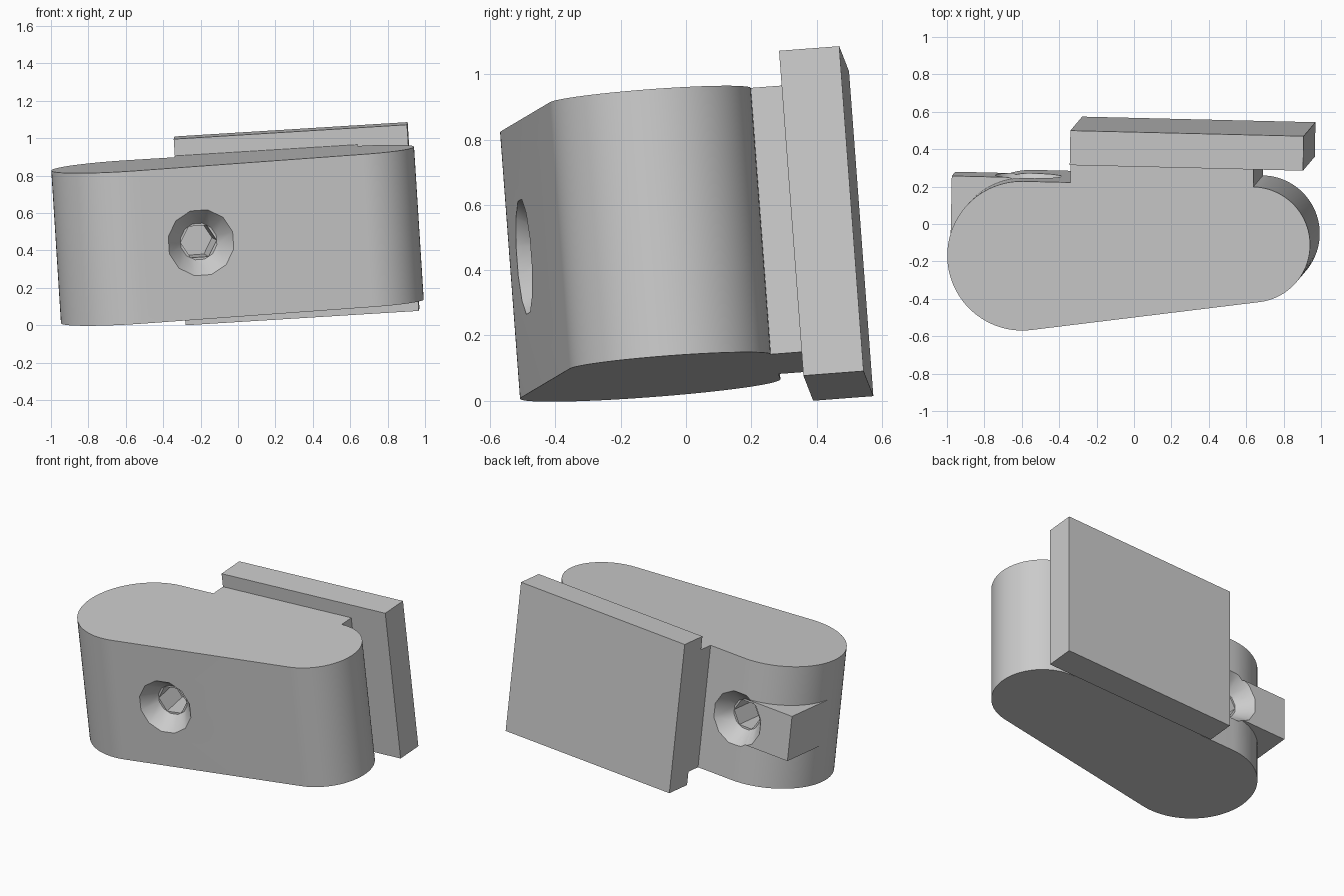
import bpy, bmesh
from math import sin, cos, pi, atan2, acos
from mathutils import Vector, Matrix

cube = bpy.data.objects.get("Cube")
if cube:
    bpy.data.objects.remove(cube, do_unlink=True)

# Single grey material
grey = bpy.data.materials.new("plain grey")
grey.use_nodes = True
colour = (0.6, 0.6, 0.6, 1)
grey.diffuse_color = colour
next(n for n in grey.node_tree.nodes
     if n.type == 'BSDF_PRINCIPLED').inputs["Base Color"].default_value = colour

# Tilted frame shared by every part
u = Vector((1.25, -0.03, 0.077)).normalized()
w = Vector((-0.063, -0.075, 1))
w = (w - u * w.dot(u)).normalized()
v = w.cross(u)
frame = Matrix((u, v, w)).transposed().to_4x4()
frame.translation = (0.025, 0.031, 0.495)


def loft(name, rings):
    """Closed solid through rings that have equal vertex counts."""
    bm = bmesh.new()
    loops = [[bm.verts.new(p) for p in ring] for ring in rings]
    bm.faces.new(loops[0])
    bm.faces.new(loops[-1])
    for a, b in zip(loops, loops[1:]):
        for i in range(len(a)):
            j = (i + 1) % len(a)
            bm.faces.new((a[i], a[j], b[j], b[i]))
    bmesh.ops.recalc_face_normals(bm, faces=bm.faces)
    mesh = bpy.data.meshes.new(name)
    bm.to_mesh(mesh)
    bm.free()
    mesh.materials.append(grey)
    obj = bpy.data.objects.new(name, mesh)
    bpy.context.collection.objects.link(obj)
    obj.matrix_world = frame
    return obj


def extrude(name, outline, half):
    return loft(name, [[(x, y, z) for x, y in outline] for z in (-half, half)])


def box(name, x0, x1, y0, y1, half):
    return extrude(name, [(x0, y0), (x1, y0), (x1, y1), (x0, y1)], half)


def arc(c, r, start, end, steps=48):
    return [(c.x + r * cos(start + (end - start) * i / steps),
             c.y + r * sin(start + (end - start) * i / steps)) for i in range(steps + 1)]


def select(obj):
    bpy.ops.object.select_all(action='DESELECT')
    obj.select_set(True)
    bpy.context.view_layer.objects.active = obj


# Body: two unequal round ends with a neck along the flat back
back, neck_end = 0.214, 0.314
big, small = 0.4, 0.31
c1 = Vector((-0.596, back - big))
c2 = Vector((0.636, back - small))
d = c2 - c1
phi = atan2(d.y, d.x) - acos((big - small) / d.length)
outline = arc(c2, small, phi, pi / 2)
outline += [(c2.x, neck_end), (-0.344, neck_end), (-0.344, back)]
outline += arc(c1, big, pi / 2, phi + 2 * pi)
body = extrude("body", outline, 0.41)

# Rear plate and squared lug at the big end
plate = box("back_plate", -0.344, 0.906, neck_end, 0.499, 0.5)
lug = box("side_lug", c1.x - big, c1.x, c1.y, back, 0.15)


# Countersunk recesses with a hexagonal socket
def tool(centre, normal, sides, turn, stations):
    inward = Vector((-normal.x, -normal.y, 0))
    up = Vector((0, 0, 1))
    side = inward.cross(up)
    rings = []
    for depth, r in stations:
        mid = centre + inward * depth
        rings.append([mid + side * r * cos(turn + 2 * pi * i / sides)
                      + up * r * sin(turn + 2 * pi * i / sides) for i in range(sides)])
    cutter = loft("recess_cutter", rings)
    cutter.hide_render = True
    return cutter


def cut(target, cutter):
    select(target)
    mod = target.modifiers.new("recess", 'BOOLEAN')
    mod.operation = 'DIFFERENCE'
    mod.solver = 'EXACT'
    mod.object = cutter
    bpy.ops.object.modifier_apply(modifier=mod.name)


n = Vector((cos(phi), sin(phi), 0))
tangent = Vector((-n.y, n.x, 0))
start = c1.to_3d() + n * big
front = start + tangent * ((-0.213 - start.x) / tangent.x)
rear = Vector((c1.x, back, 0))
for centre, normal, targets in ((front, n, [body]), (rear, Vector((0, 1, 0)), [body, lug])):
    cone = tool(centre, normal, 12, pi / 12, [(-0.05, 0.22), (0.1, 0.1)])
    socket = tool(centre, normal, 6, 0, [(0.05, 0.097), (0.3, 0.097)])
    for target in targets:
        cut(target, cone)
        cut(target, socket)
    for cutter in (cone, socket):
        bpy.data.objects.remove(cutter, do_unlink=True)

# Smooth the round walls, keep the edges crisp
for part in (body, lug, plate):
    select(part)
    bpy.ops.object.shade_smooth_by_angle(angle=pi / 6)
